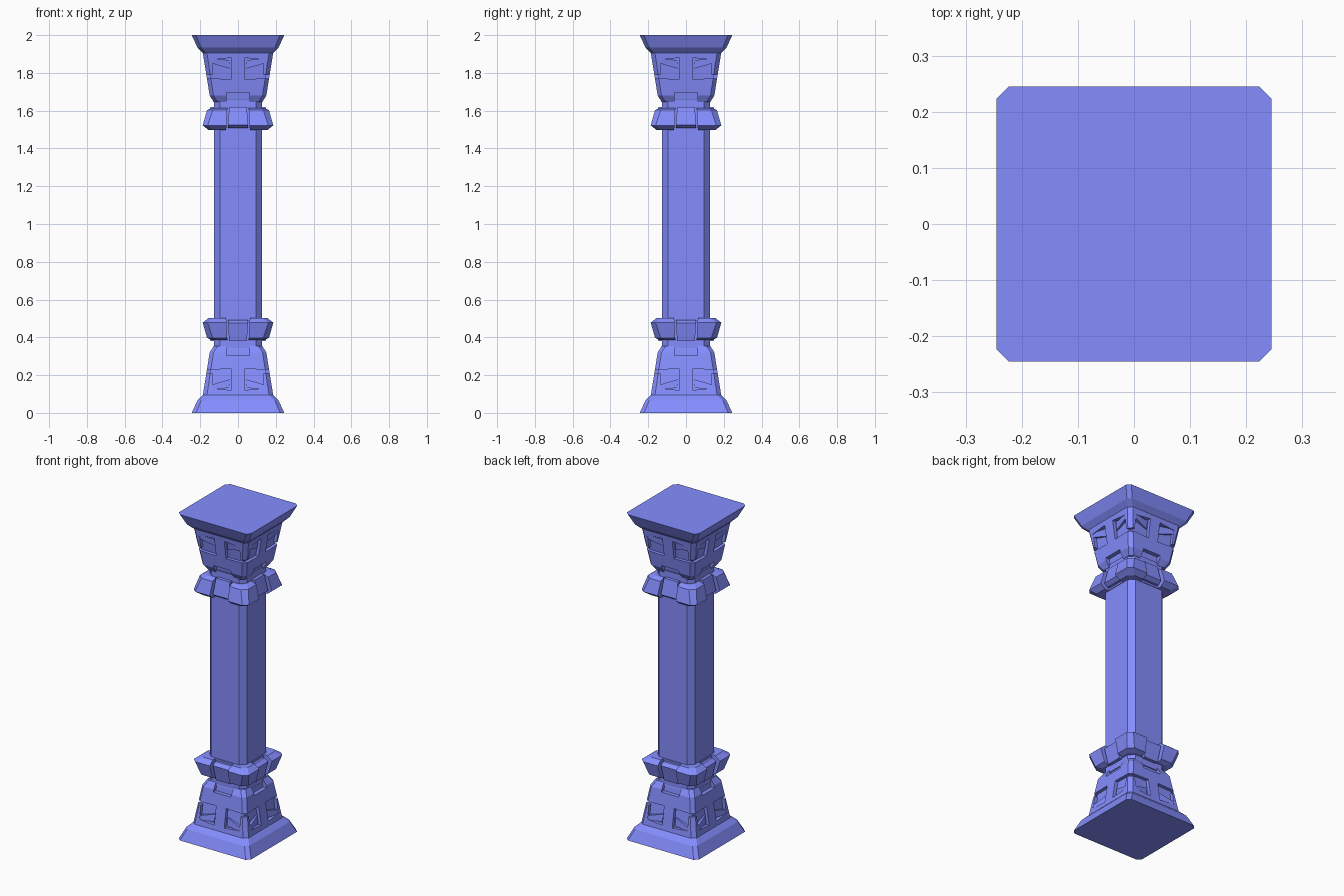
import bpy, bmesh, math
from mathutils import Matrix

if "Cube" in bpy.data.objects:
    bpy.data.objects.remove(bpy.data.objects["Cube"])

MID = 1.0                      # the column mirrors about mid height
blue = bpy.data.materials.new("blue_stone")
blue.diffuse_color = (0.235, 0.27, 1.0, 1)
blue.use_nodes = True
blue.node_tree.nodes["Principled BSDF"].inputs["Base Color"].default_value = blue.diffuse_color


def finish(name, bm, mirror=True, cutter=None):
    bmesh.ops.recalc_face_normals(bm, faces=bm.faces)
    bmesh.ops.translate(bm, verts=bm.verts, vec=(0, 0, -MID))
    me = bpy.data.meshes.new(name)
    bm.to_mesh(me)
    bm.free()
    me.materials.append(blue)
    ob = bpy.data.objects.new(name, me)
    ob.location.z = MID
    bpy.context.collection.objects.link(ob)
    if cutter:
        b = ob.modifiers.new("carve", 'BOOLEAN')
        b.operation, b.solver, b.object = 'DIFFERENCE', 'EXACT', cutter
        b.use_self = True
        cutter.hide_render = True
        cutter.display_type = 'WIRE'
    if mirror:
        m = ob.modifiers.new("mirror", 'MIRROR')
        m.use_axis = (False, False, True)
        m.use_mirror_merge = False
    return ob


def bridge(bm, rings):
    rings = [[bm.verts.new(p) for p in r] for r in rings]
    for a, b in zip(rings, rings[1:]):
        for i in range(len(a)):
            j = (i + 1) % len(a)
            bm.faces.new((a[i], a[j], b[j], b[i]))
    bm.faces.new(rings[0][::-1])
    bm.faces.new(rings[-1])


def loft(profile):
    """Square stack with chamfered corners from (z, half width, chamfer)."""
    bm = bmesh.new()
    rings = []
    for z, h, c in profile:
        k = h - c
        rings.append([(x, y, z) for x, y in ((k, -h), (h, -k), (h, k), (k, h),
                                             (-k, h), (-h, k), (-h, -k), (-k, -h))])
    bridge(bm, rings)
    return bm


def four_sides(bm):
    geo = bm.verts[:] + bm.edges[:] + bm.faces[:]
    for i in (1, 2, 3):
        d = bmesh.ops.duplicate(bm, geom=geo)["geom"]
        bmesh.ops.rotate(bm, verts=[v for v in d if isinstance(v, bmesh.types.BMVert)],
                         matrix=Matrix.Rotation(i * math.pi / 2, 3, 'Z'))


def face_y(z):                 # sloping front face of the carved block
    return -(0.185 - (z - 0.1) * 0.035 / 0.22)


def prism(bm, outline, outer, inner):
    """Outline (x, z) on the sloped face, each depth a number or a list."""
    def ring(d):
        d = d if isinstance(d, list) else [d] * len(outline)
        return [(x, face_y(z) + e, z) for (x, z), e in zip(outline, d)]
    bridge(bm, [ring(outer), ring(inner)])


def rect(x0, x1, z0, z1):
    return [(x0, z0), (x1, z0), (x1, z1), (x0, z1)]


# plinth / abacus
finish("plinth", loft([(0, .245, .022), (.065, .215, .02), (.1, .18, .018)]))

# carved block: recesses with a groove running to the corner, and centre notches
cut = bmesh.new()
for s in (-1, 1):
    prism(cut, [(s * .034, .12), (s * .135, .13), (s * .135, .21), (s * .19, .216),
                (s * .19, .228), (s * .034, .233)], -.03, .02)
prism(cut, rect(-.06, .06, .305, .42), -.04, .025)
four_sides(cut)
block_cutter = finish("block_cutter", cut, mirror=False)
finish("carved_block", loft([(.09, .187, .022), (.32, .15, .02), (.355, .128, .02)]),
       cutter=block_cutter)

# wedge reliefs inside the recesses
bm = bmesh.new()
for s in (-1, 1):
    prism(bm, [(s * .137, .126), (s * .045, .132), (s * .042, .178), (s * .137, .15)],
          [.001, .012, .012, .001], .03)
four_sides(bm)
finish("recess_wedges", bm)

# neck between block and collar
finish("neck", loft([(.34, .128, .025), (.372, .112, .025), (.40, .128, .025)]))

# collar: four corner pieces with gaps, around set-back centre pieces
cut = bmesh.new()
w = .052
bridge(cut, [[(-w, y, .3), (w, y, .3), (w + .016, y, .6), (-w - .016, y, .6)]
             for y in (-.25, -.13)])
four_sides(cut)
collar_cutter = finish("collar_cutter", cut, mirror=False)
finish("collar_corners", loft([(.385, .138, .03), (.397, .164, .03),
                               (.478, .187, .026), (.503, .155, .026)]),
       cutter=collar_cutter)
bm = bmesh.new()
bridge(bm, [[(-a, -y, z), (a, -y, z), (a, -.1, z), (-a, -.1, z)]
            for z, y, a in ((.38, .146, .047), (.475, .168, .053), (.492, .145, .053))])
four_sides(bm)
finish("collar_centres", bm)

# shaft
finish("shaft", loft([(.34, .126, .032), (1.66, .126, .032)]), mirror=False)
